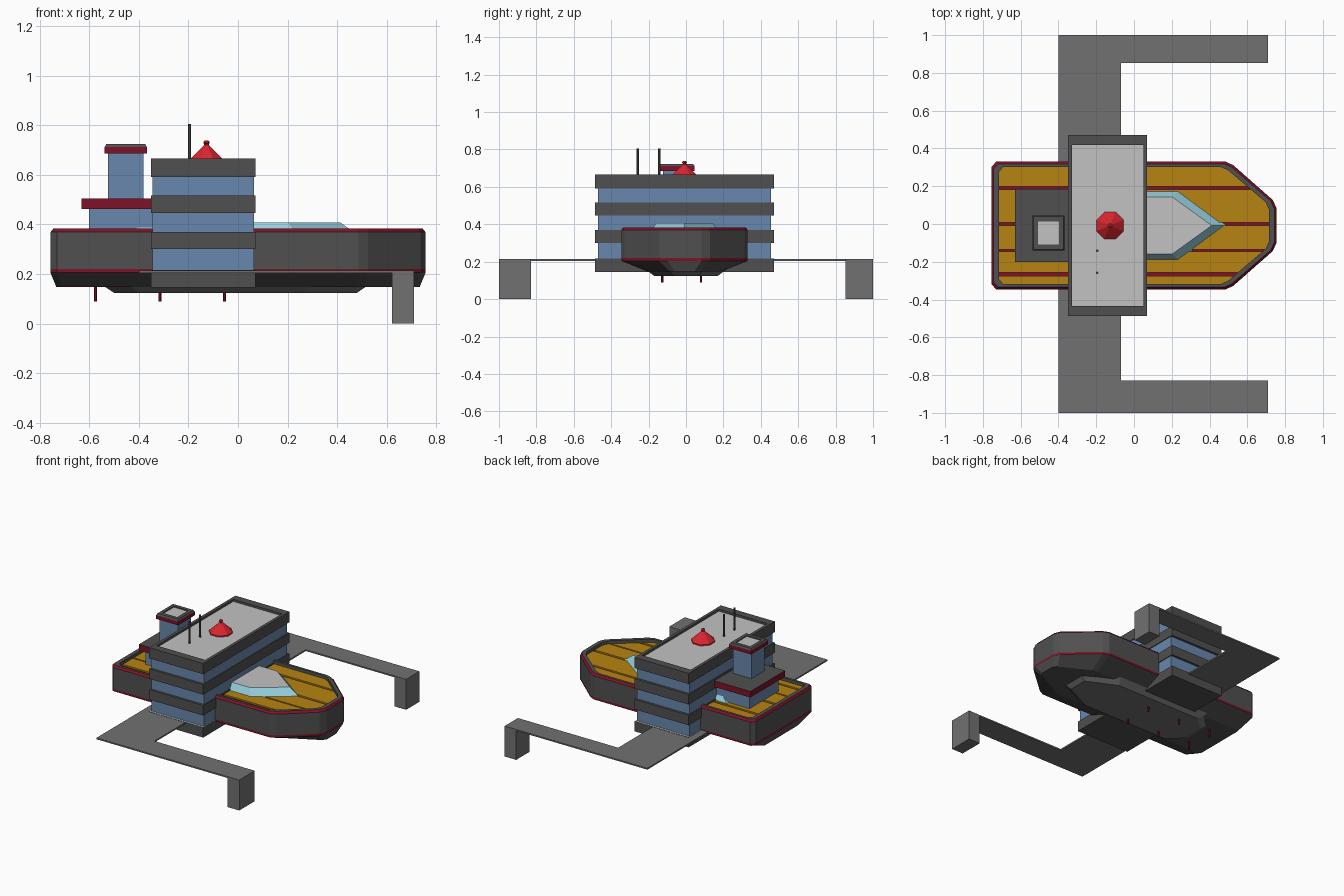
import bpy, bmesh, math

if "Cube" in bpy.data.objects:
    bpy.data.objects.remove(bpy.data.objects["Cube"])

CY = -0.008  # centreline of the hull and tower


def mat(name, r, g, b):
    m = bpy.data.materials.new(name)
    m.diffuse_color = (r, g, b, 1)
    m.use_nodes = True
    m.node_tree.nodes["Principled BSDF"].inputs["Base Color"].default_value = m.diffuse_color
    return m


DARK = mat("dark grey", 0.08, 0.08, 0.08)
MID = mat("mid grey", 0.165, 0.165, 0.165)
LIGHT = mat("light grey", 0.54, 0.54, 0.54)
BLUE = mat("window blue", 0.14, 0.245, 0.42)
GLASS = mat("pale glass", 0.30, 0.62, 0.72)
ORANGE = mat("deck orange", 0.47, 0.23, 0.006)
MAROON = mat("maroon", 0.21, 0.006, 0.02)
RED = mat("bright red", 0.70, 0.02, 0.03)


def loft(name, outline, levels, mats, cx=0.0, cy=CY, y_range=None):
    """Stack scaled copies (sx, sy, z) of an outline.
    mats: bottom cap, one per wall level, top cap."""
    bm = bmesh.new()
    rings = [[bm.verts.new((cx + x * sx, cy + y * sy, z)) for x, y in outline]
             for sx, sy, z in levels]
    slots = list(dict.fromkeys(mats))
    n = len(outline)
    bm.faces.new(rings[0][::-1]).material_index = slots.index(mats[0])
    for k in range(len(rings) - 1):
        a, b = rings[k], rings[k + 1]
        for i in range(n):
            j = (i + 1) % n
            f = bm.faces.new((a[i], a[j], b[j], b[i]))
            f.material_index = slots.index(mats[k + 1])
    bm.faces.new(rings[-1]).material_index = slots.index(mats[-1])
    # optionally keep only a strip between two y values
    if y_range:
        for y, s in zip(y_range, (-1, 1)):
            geom = bm.verts[:] + bm.edges[:] + bm.faces[:]
            cut = bmesh.ops.bisect_plane(bm, geom=geom, plane_co=(0, y, 0),
                                         plane_no=(0, s, 0), clear_outer=True)
            edges = [e for e in cut["geom_cut"] if isinstance(e, bmesh.types.BMEdge)]
            if edges:
                bmesh.ops.holes_fill(bm, edges=edges)
    me = bpy.data.meshes.new(name)
    bm.to_mesh(me)
    bm.free()
    for m in slots:
        me.materials.append(m)
    ob = bpy.data.objects.new(name, me)
    bpy.context.collection.objects.link(ob)
    return ob


def rect(hx, hy):
    return [(-hx, -hy), (hx, -hy), (hx, hy), (-hx, hy)]


def ngon(n, r):
    return [(r * math.cos(2 * math.pi * (i + 0.5) / n),
             r * math.sin(2 * math.pi * (i + 0.5) / n)) for i in range(n)]


def mirrored(half):
    """Complete an outline given its +y half, listed from stern to bow."""
    return [(x, -y) for x, y in half if y > 0] + half[::-1]


def box(name, x0, x1, y0, y1, z0, z1, m, top=None):
    return loft(name, rect((x1 - x0) / 2, (y1 - y0) / 2), [(1, 1, z0), (1, 1, z1)],
                [m, m, top or m], (x0 + x1) / 2, (y0 + y1) / 2)


# hull with red stripes, raised rim and recessed floor
hull = mirrored([(-0.755, 0.31), (-0.73, 0.338), (0.485, 0.338), (0.525, 0.32),
                 (0.735, 0.135), (0.755, 0.09)])
loft("hull", hull,
     [(0.97, 0.58, 0.147), (1, 0.99, 0.203), (1, 1, 0.205), (1, 1, 0.22), (1, 1, 0.37),
      (0.985, 0.965, 0.384), (0.948, 0.915, 0.384), (0.948, 0.915, 0.333)],
     [DARK, DARK, DARK, MAROON, DARK, MAROON, DARK, DARK, MAROON])

# deck planks with narrow gaps showing the red floor
gaps = [(-0.4, -0.33), (-0.274, -0.257), (-0.145, -0.135), (-0.009, 0.009),
        (0.182, 0.199), (0.33, 0.4)]
for i in range(len(gaps) - 1):
    loft(f"deck_plank_{i + 1}", hull, [(0.948, 0.915, 0.334), (0.948, 0.915, 0.362)],
         [ORANGE] * 3, y_range=(gaps[i][1], gaps[i + 1][0]))

# keel slab and landing pins below
keel = mirrored([(-0.5, 0.08), (-0.4, 0.17), (0.27, 0.17), (0.48, 0.07)])
loft("keel", keel, [(1, 1, 0.124), (1.13, 1.35, 0.168)], [MID] * 3, cy=0.0)
for x in (-0.575, -0.315, -0.055):
    for y in (-0.128, 0.08):
        loft("keel_pin", ngon(8, 0.007), [(1, 1, 0.09), (1, 1, 0.16)], [MAROON] * 3, x, y)

# glass canopy along the deck, with a pointed front
canopy = [(-0.45, -0.185), (0.24, -0.185), (0.49, 0), (0.24, 0.185), (-0.45, 0.185)]
loft("canopy", canopy, [(1, 1, 0.352), (0.84, 0.82, 0.408)], [GLASS, GLASS, LIGHT])

# tower: blue core with grey bands
TX = -0.14
loft("tower_core", rect(0.204, 0.462), [(1, 1, 0.16), (1, 1, 0.64)], [BLUE] * 3, TX)
band = rect(0.21, 0.478)
for name, z0, z1 in (("tower_base", 0.145, 0.216), ("lower_band", 0.3, 0.37),
                     ("middle_band", 0.446, 0.516)):
    top = LIGHT if name == "tower_base" else DARK
    loft(name, band, [(1, 1, z0), (1, 1, z1)], [DARK, DARK, top], TX)
loft("roof_band", band, [(1, 1, 0.59), (1, 1, 0.665), (0.9, 0.89, 0.665), (0.9, 0.89, 0.65)],
     [DARK, DARK, DARK, DARK, LIGHT], TX)

# roof beacon and aerials
loft("beacon", ngon(8, 0.077), [(1, 1, 0.648), (1, 1, 0.658), (0.13, 0.13, 0.72),
                                (0.13, 0.13, 0.726)], [RED] * 5, -0.127)
loft("beacon_knob", ngon(8, 0.014), [(0.6, 0.6, 0.722), (1, 1, 0.728), (1, 1, 0.733),
                                     (0.5, 0.5, 0.739)], [RED] * 5, -0.127)
for y in (-0.142, -0.259):
    loft("aerial", ngon(8, 0.007), [(1, 1, 0.645), (1, 1, 0.805)], [DARK] * 3, -0.195, y)

# stern cabin with red band and chimney
box("stern_cabin", -0.6, -0.33, -0.172, 0.152, 0.35, 0.47, BLUE)
box("stern_cabin_band", -0.63, -0.345, -0.2, 0.185, 0.461, 0.504, MAROON, DARK)
box("chimney", -0.525, -0.38, -0.122, 0.023, 0.5, 0.69, BLUE)
loft("chimney_cap", rect(0.085, 0.093),
     [(1, 1, 0.685), (1, 1, 0.712), (0.93, 0.93, 0.723), (0.66, 0.66, 0.723),
      (0.66, 0.66, 0.716)], [MAROON, MAROON, DARK, DARK, DARK, LIGHT], -0.4525, -0.048)

# side walkways: cross plate, forward arms and end posts
box("cross_walkway", -0.4, -0.07, -1, 1, 0.204, 0.214, MID)
for side, y0, y1 in (("front", -1.0, -0.828), ("back", 0.853, 1.0)):
    box(side + "_arm", -0.07, 0.71, y0, y1, 0.204, 0.214, MID)
    box(side + "_post", 0.62, 0.71, y0, y1, 0, 0.204, MID)
